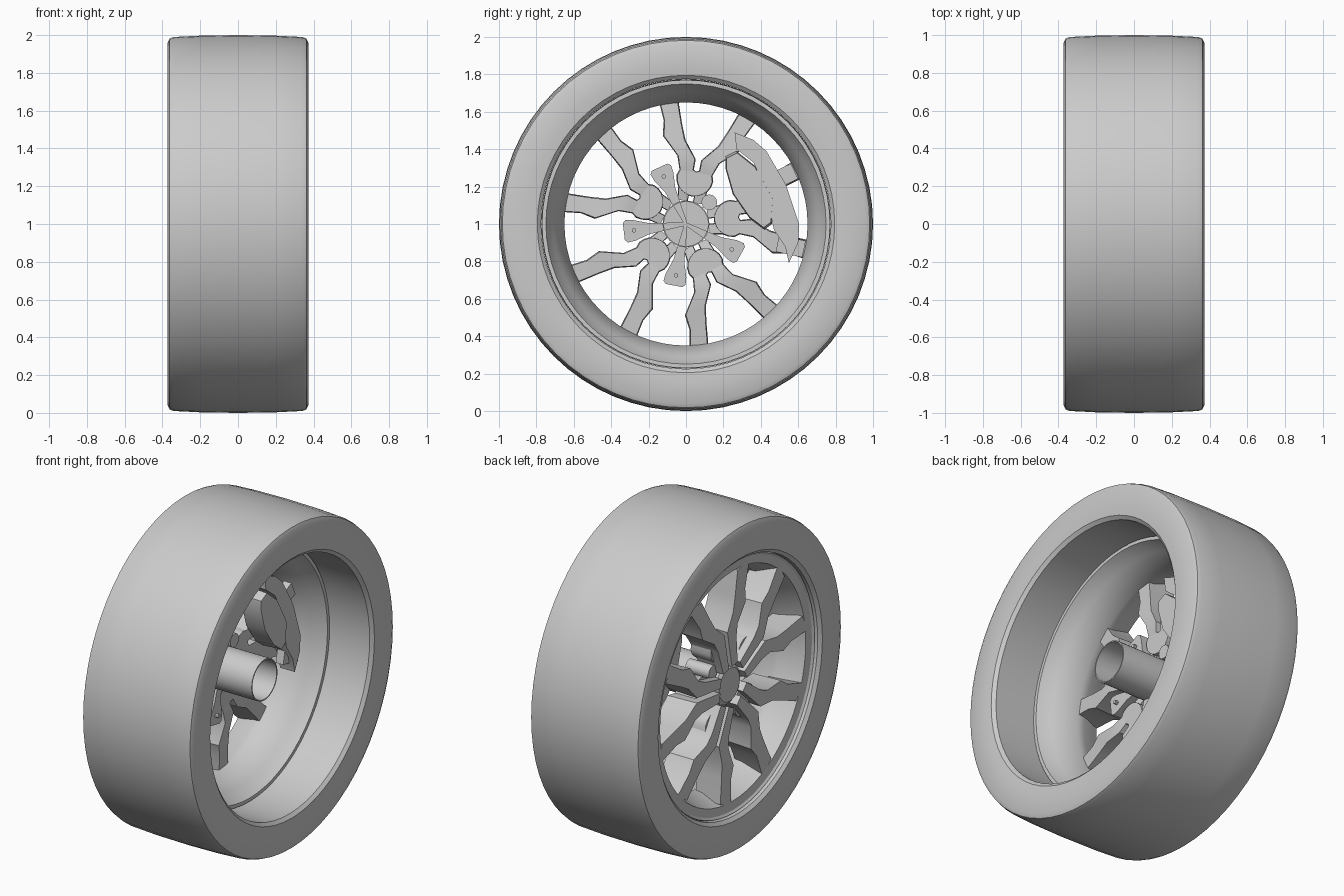
import bpy, bmesh, math
from mathutils import Matrix, Vector

cube = bpy.data.objects.get("Cube")
if cube:
    bpy.data.objects.remove(cube)

grey = bpy.data.materials.new("plain grey")
grey.use_nodes = True
grey.diffuse_color = (0.6, 0.6, 0.6, 1)
grey.node_tree.nodes["Principled BSDF"].inputs["Base Color"].default_value = (0.6, 0.6, 0.6, 1)


def finish(name, bm, angle=35):
    bmesh.ops.recalc_face_normals(bm, faces=bm.faces)
    mesh = bpy.data.meshes.new(name)
    bm.to_mesh(mesh)
    bm.free()
    mesh.materials.append(grey)
    ob = bpy.data.objects.new(name, mesh)
    bpy.context.collection.objects.link(ob)
    ob.location.z = 1
    bpy.ops.object.select_all(action='DESELECT')
    ob.select_set(True)
    bpy.context.view_layer.objects.active = ob
    bpy.ops.object.shade_smooth_by_angle(angle=math.radians(angle))
    return ob


def lathe(name, profile, steps=64, angle=35):
    """Spin a closed (x, radius) profile about the axle."""
    bm = bmesh.new()
    verts = [bm.verts.new((x, 0, r)) for x, r in profile]
    edges = [bm.edges.new((v, verts[i - 1])) for i, v in enumerate(verts)]
    bmesh.ops.spin(bm, geom=verts + edges, axis=(1, 0, 0), cent=(0, 0, 0),
                   angle=math.tau, steps=steps, use_duplicate=False)
    bmesh.ops.remove_doubles(bm, verts=bm.verts, dist=0.0005)
    return finish(name, bm, angle)


def turned(degrees):
    """Map (x, u, v) so that u is radial and v runs across it."""
    a = math.radians(degrees)
    radial = Vector((0, math.cos(a), math.sin(a)))
    across = Vector((0, -math.sin(a), math.cos(a)))
    return Matrix((Vector((1, 0, 0)), radial, across)).transposed()


def loft(bm, sections):
    """Join equal-length rings of points and cap both ends."""
    rings = [[bm.verts.new(p) for p in s] for s in sections]
    n = len(rings[0])
    for a, b in zip(rings, rings[1:]):
        for i in range(n):
            j = (i + 1) % n
            bm.faces.new((a[i], a[j], b[j], b[i]))
    bm.faces.new(rings[0])
    bm.faces.new(rings[-1])


def plate(bm, outline, x0, x1, degrees=0, inset=1.0):
    """Extrude a (u, v) outline along the axle, scaling the far end by inset."""
    m = turned(degrees)
    cu = sum(p[0] for p in outline) / len(outline)
    cv = sum(p[1] for p in outline) / len(outline)
    ends = [(x0, 1.0), (x1, inset)]
    loft(bm, [[m @ Vector((x, cu + (u - cu) * s, cv + (v - cv) * s)) for u, v in outline]
              for x, s in ends])


def disc(radius, u=0, v=0, n=24):
    return [(u + radius * math.cos(math.tau * i / n),
             v + radius * math.sin(math.tau * i / n)) for i in range(n)]


# Tyre: shallow crown, tight shoulders, open bore
half = [(0, 1.0), (0.2, 0.997), (0.34, 0.99), (0.362, 0.982), (0.372, 0.96),
        (0.372, 0.84), (0.368, 0.795), (0.35, 0.775)]
lathe("tyre", half + [(-x, r) for x, r in reversed(half[1:])])

# Rim: flat inner lip, tapering well and flat outer ring flush with the spokes
lathe("rim", [(0.082, 0.77), (0.082, 0.749), (0.01, 0.716), (-0.005, 0.704), (-0.06, 0.68),
              (-0.14, 0.65), (-0.19, 0.655), (-0.29, 0.695), (-0.318, 0.705),
              (-0.325, 0.755), (-0.335, 0.768), (-0.32, 0.774), (-0.2, 0.765),
              (-0.1, 0.73), (0.0, 0.75)], angle=28)

# Spokes: five mirrored pairs of kinked arms
pair_angles = [79 + 72 * k for k in range(5)]
stations = [(0.12, 0.042, 0.028, -0.16), (0.28, 0.052, 0.038, -0.13),
            (0.35, 0.065, 0.05, -0.12), (0.44, 0.15, 0.062, -0.13),
            (0.52, 0.172, 0.05, -0.14), (0.67, 0.235, 0.058, -0.15)]
bm = bmesh.new()
for angle in pair_angles:
    m = turned(angle)
    for side in (1, -1):
        sections = []
        for u, v, w, back in stations:
            ring = [(-0.318, u, v - w), (-0.318, u, v + w),
                    (back, u, v + w * 0.9), (back, u, v - w * 0.9)]
            sections.append([m @ Vector((x, a, side * b)) for x, a, b in ring])
        loft(bm, sections)
finish("spokes", bm, 30)

# Rounded spoke roots joining the arms of each pair
bm = bmesh.new()
for angle in pair_angles:
    root = [(0.25 + 0.1 * math.cos(t), 0.1 * math.sin(t))
            for t in (math.pi * (0.5 + i / 10) for i in range(11))]
    root += [(0.31, -0.08), (0.3, -0.03), (0.285, 0), (0.3, 0.03), (0.31, 0.08)]
    plate(bm, root, -0.27, -0.13, angle, 0.95)
finish("spoke_roots", bm, 30)

# Carrier star: four wedges from the centre to bolted pads between the pairs
bm = bmesh.new()
wedge = [(0.0, 0.008), (0.2, 0.03), (0.28, 0.056), (0.32, 0.06), (0.335, 0.045)]
wedge += [(u, -v) for u, v in reversed(wedge)]
for angle in pair_angles[:4]:
    plate(bm, wedge, -0.17, -0.11, angle + 36)
    plate(bm, disc(0.012, 0.28, 0, 12), -0.12, -0.09, angle + 36)
finish("carrier_star", bm, 30)

# Guide pin in the gap without a wedge
bm = bmesh.new()
plate(bm, disc(0.042, 0.17, 0, 16), -0.27, -0.11, pair_angles[4] + 36)
finish("guide_pin", bm)

# Hub cap and hollow axle
lathe("hub_cap", [(-0.22, 0.0), (-0.22, 0.12), (-0.28, 0.12), (-0.295, 0.10), (-0.295, 0.0)], 32)
lathe("axle_tube", [(0.18, 0.125), (0.18, 0.118), (-0.22, 0.118), (-0.22, 0.125)], 32)

# Brake caliper: curved body, inner block and two mounting tabs
bm = bmesh.new()
body = [(0.26, 0.49), (0.36, 0.45), (0.43, 0.39), (0.535, 0.21), (0.605, 0.0), (0.6, -0.1),
        (0.55, -0.21), (0.53, -0.12), (0.47, -0.03), (0.42, 0.2), (0.36, 0.33), (0.27, 0.4)]
plate(bm, body, -0.1, 0.0)
block = [(0.27, 0.39), (0.37, 0.31), (0.41, 0.24), (0.47, 0.13), (0.46, 0.0),
         (0.42, -0.03), (0.34, 0.03), (0.25, 0.16), (0.21, 0.3), (0.21, 0.36)]
plate(bm, block, -0.12, 0.005, 0, 0.95)
tab = [(0.5, -0.045), (0.645, -0.045), (0.645, 0.045), (0.5, 0.045)]
for angle in (26, -12):
    plate(bm, tab, -0.08, -0.03, angle)
finish("brake_caliper", bm, 30)
